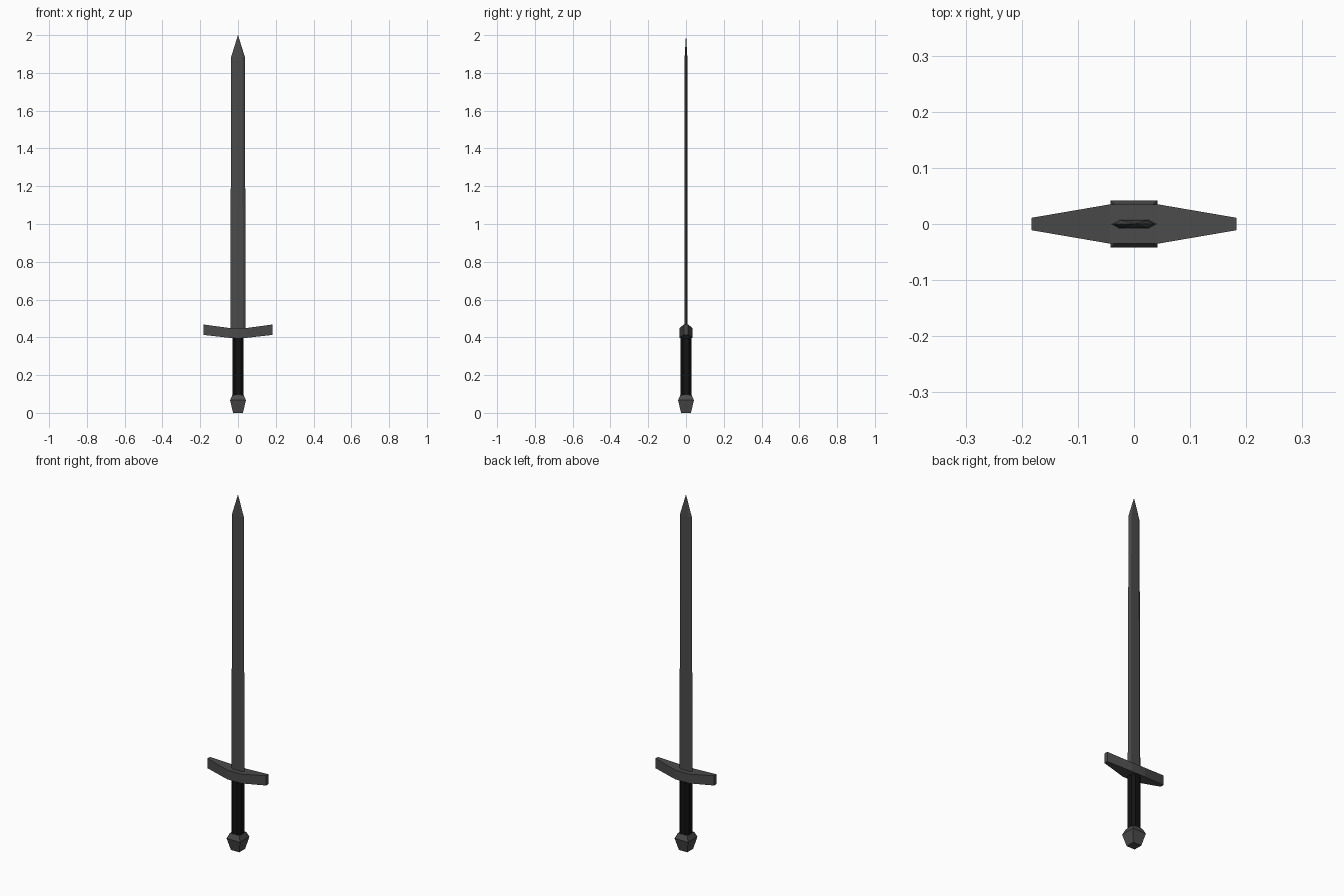
import bpy, bmesh

if "Cube" in bpy.data.objects:
    bpy.data.objects.remove(bpy.data.objects["Cube"])


def material(name, value):
    m = bpy.data.materials.new(name)
    m.diffuse_color = (value, value, value, 1)
    m.use_nodes = True
    m.node_tree.nodes["Principled BSDF"].inputs["Base Color"].default_value = m.diffuse_color
    return m


steel = material("dark_steel", 0.07)
leather = material("black_leather", 0.006)


def loft(name, rings, mat):
    """Skin equal-sized rings of points into a closed flat-shaded solid."""
    bm = bmesh.new()
    loops = [[bm.verts.new(p) for p in ring] for ring in rings]
    n = len(loops[0])
    for a, b in zip(loops, loops[1:]):
        for i in range(n):
            j = (i + 1) % n
            bm.faces.new((a[i], a[j], b[j], b[i]))
    bm.faces.new(loops[0][::-1])
    bm.faces.new(loops[-1])
    bmesh.ops.remove_doubles(bm, verts=bm.verts, dist=1e-5)
    bmesh.ops.recalc_face_normals(bm, faces=bm.faces)
    me = bpy.data.meshes.new(name)
    bm.to_mesh(me)
    bm.free()
    me.materials.append(mat)
    ob = bpy.data.objects.new(name, me)
    bpy.context.collection.objects.link(ob)
    return ob


def octagon(hx, cx, hy, cy, z):
    """Chamfered rectangle: half sizes hx, hy; half flat lengths cx, cy."""
    return [(hx, -cy, z), (hx, cy, z), (cx, hy, z), (-cx, hy, z),
            (-hx, cy, z), (-hx, -cy, z), (-cx, -hy, z), (cx, -hy, z)]


def blade_ring(hx, hy, z):
    """Flattened hexagon with sharp side edges."""
    f = hx * 0.65
    return [(hx, 0, z), (f, hy, z), (-f, hy, z),
            (-hx, 0, z), (-f, -hy, z), (f, -hy, z)]


def square(h, z):
    return [(h, -h, z), (h, h, z), (-h, h, z), (-h, -h, z)]


# Blade: slight taper, then a point
tip = bmesh.new()
tip.free()
loft("blade", [blade_ring(0.041, 0.008, 0.42), blade_ring(0.036, 0.007, 1.885),
               blade_ring(0.0004, 0.0003, 2.0)], steel)

# Grip: chamfered square bar
loft("grip", [octagon(0.029, 0.015, 0.029, 0.015, z) for z in (0.08, 0.41)], leather)

# Pommel: square block, widest near the top
loft("pommel", [square(0.026, 0.0), square(0.042, 0.067), square(0.03, 0.095)], steel)

# Crossguard: thick centre, arms tapering and rising to the ends
guard = [(-0.183, 0.011, 0.413, 0.468), (-0.043, 0.035, 0.397, 0.449),
         (0.043, 0.035, 0.397, 0.449), (0.183, 0.011, 0.413, 0.468)]
loft("crossguard", [[(x, -y, lo), (x, y, lo), (x, y, hi), (x, -y, hi)]
                    for x, y, lo, hi in guard], steel)
